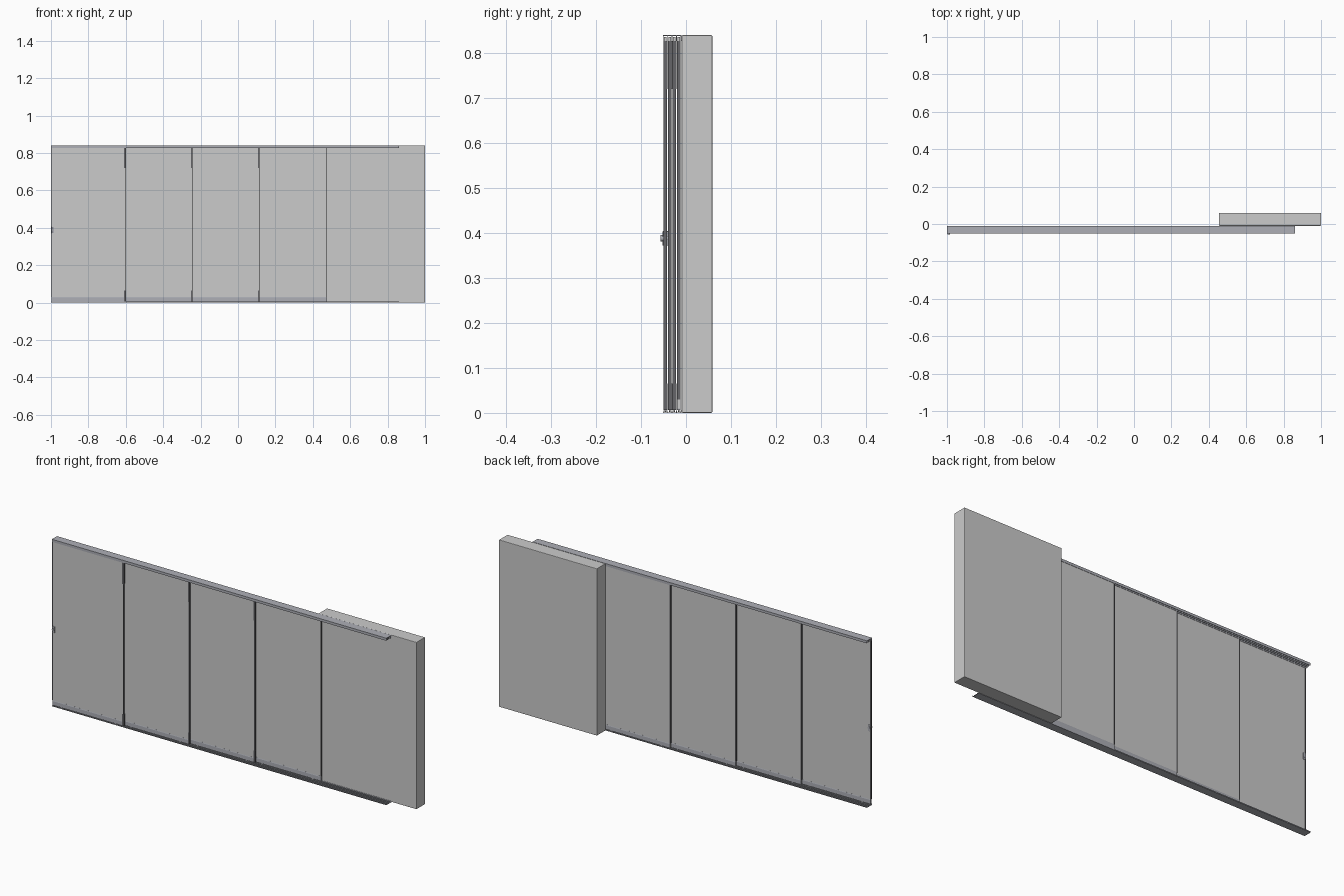
import bpy, bmesh, math

if "Cube" in bpy.data.objects:
    bpy.data.objects.remove(bpy.data.objects["Cube"])

X0, X1 = -1.0, 0.862            # track length
TOP = 0.84
PITCH = 0.0098                  # distance between neighbouring channels
Y_FRONT, Y_BACK = -0.0515, -0.0105
FINS = [Y_FRONT + i * (Y_BACK - Y_FRONT - 0.0014) / 4 for i in range(5)]


def material(name, color):
    m = bpy.data.materials.new(name)
    m.diffuse_color = color
    m.use_nodes = True
    m.node_tree.nodes["Principled BSDF"].inputs["Base Color"].default_value = m.diffuse_color
    return m


glass_mat = material("glass", (0.62, 0.62, 0.62, 0.6))
metal_mat = material("aluminium", (0.42, 0.43, 0.47, 1))
seal_mat = material("dark_seal", (0.13, 0.13, 0.14, 1))


def finish(name, bm, mat):
    bmesh.ops.recalc_face_normals(bm, faces=bm.faces)
    me = bpy.data.meshes.new(name)
    bm.to_mesh(me)
    bm.free()
    ob = bpy.data.objects.new(name, me)
    bpy.context.collection.objects.link(ob)
    if mat:
        me.materials.append(mat)
    return ob


def box(name, x, y, z, mat=None, bevel=0):
    bm = bmesh.new()
    bmesh.ops.create_cube(bm, size=1)
    for v in bm.verts:
        for i, (a, b) in enumerate((x, y, z)):
            v.co[i] = a + (v.co[i] + 0.5) * (b - a)
    if bevel:
        bmesh.ops.bevel(bm, geom=bm.edges[:], offset=bevel, segments=2,
                        affect='EDGES', profile=0.5)
    return finish(name, bm, mat)


def extrude_x(name, profile, x0, x1, mat):
    """Extrude a closed (y, z) profile along x."""
    bm = bmesh.new()
    face = bm.faces.new([bm.verts.new((x0, y, z)) for y, z in profile])
    new = bmesh.ops.extrude_face_region(bm, geom=[face], use_keep_orig=True)["geom"]
    bmesh.ops.translate(bm, vec=(x1 - x0, 0, 0),
                        verts=[g for g in new if isinstance(g, bmesh.types.BMVert)])
    return finish(name, bm, mat)


def comb(base, inner, tip, fin):
    """Comb-shaped track section: a plate with one fin per channel wall."""
    pts = [(Y_BACK, base), (Y_FRONT, base)]
    for y in FINS:
        pts += [(y, inner), (y, tip), (y + fin, tip), (y + fin, inner)]
    pts = pts[:2] + pts[3:-1]
    return pts


# Wall block that the last panel closes against
box("wall", (0.455, 1.0), (-0.0095, 0.0585), (0.0, TOP), None, 0.002)

# Top guide channel and low floor track
extrude_x("top_track", comb(TOP, TOP - 0.0016, TOP - 0.013, 0.0014), X0, X1, metal_mat)
extrude_x("floor_track", comb(0.0, 0.0012, 0.005, 0.0014), X0, X1, metal_mat)

# Four sliding glass panels, each in its own channel, front to back
edges = [-0.998, -0.606, -0.248, 0.110, 0.472]
for i in range(4):
    y = (FINS[i] + FINS[i + 1] + 0.0014) / 2
    xa = edges[i] - (0.012 if i else 0)
    xb = edges[i + 1] + 0.003
    n = i + 1
    box(f"glass_panel_{n}", (xa, xb), (y - 0.003, y + 0.003), (0.010, TOP - 0.004), glass_mat)
    # Bottom carrier rail with chamfered shoulders
    w = 0.0042
    shoe = [(y - w, 0.006), (y + w, 0.006), (y + w, 0.026), (y + w - 0.001, 0.03),
            (y - w + 0.001, 0.03), (y - w, 0.026)]
    extrude_x(f"panel_carrier_{n}", shoe, xa, xb, metal_mat)
    # Rollers inside the carrier
    for x in (xa + 0.05, xb - 0.05):
        bpy.ops.mesh.primitive_cylinder_add(vertices=20, radius=0.006, depth=0.004,
                                            location=(x, y, 0.008),
                                            rotation=(math.pi / 2, 0, 0))
        bpy.context.object.name = f"roller_{n}"
        bpy.ops.object.shade_smooth_by_angle()
    # Upright edge seals, with end caps that catch the next panel
    for side, x in (("left", xa), ("right", xb)):
        box(f"{side}_seal_{n}", (x - 0.002, x + 0.002), (y - 0.004, y + 0.004),
            (0.03, TOP - 0.013), seal_mat)
    if i < 3:
        for z in ((0.006, 0.065), (0.72, TOP - 0.013)):
            box(f"catch_{n}", (xb - 0.006, xb + 0.003), (y - 0.0046, y + 0.0046), z, seal_mat)

# Knob on both faces of the leading panel
yk = (FINS[0] + FINS[1] + 0.0014) / 2
for name, s, depth in (("front", -1, 0.008), ("back", 1, 0.004)):
    ya = yk + s * 0.003
    yb = ya + s * depth
    box(f"{name}_handle_plate", (-0.996, -0.984), sorted((ya, ya + s * 0.003)),
        (0.372, 0.404), metal_mat, 0.001)
    bpy.ops.mesh.primitive_cylinder_add(vertices=24, radius=0.007, depth=abs(yb - ya),
                                        location=(-0.990, (ya + yb) / 2, 0.388),
                                        rotation=(math.pi / 2, 0, 0))
    knob = bpy.context.object
    knob.name = f"{name}_handle_knob"
    knob.data.materials.append(metal_mat)
    bpy.ops.object.shade_smooth_by_angle()
